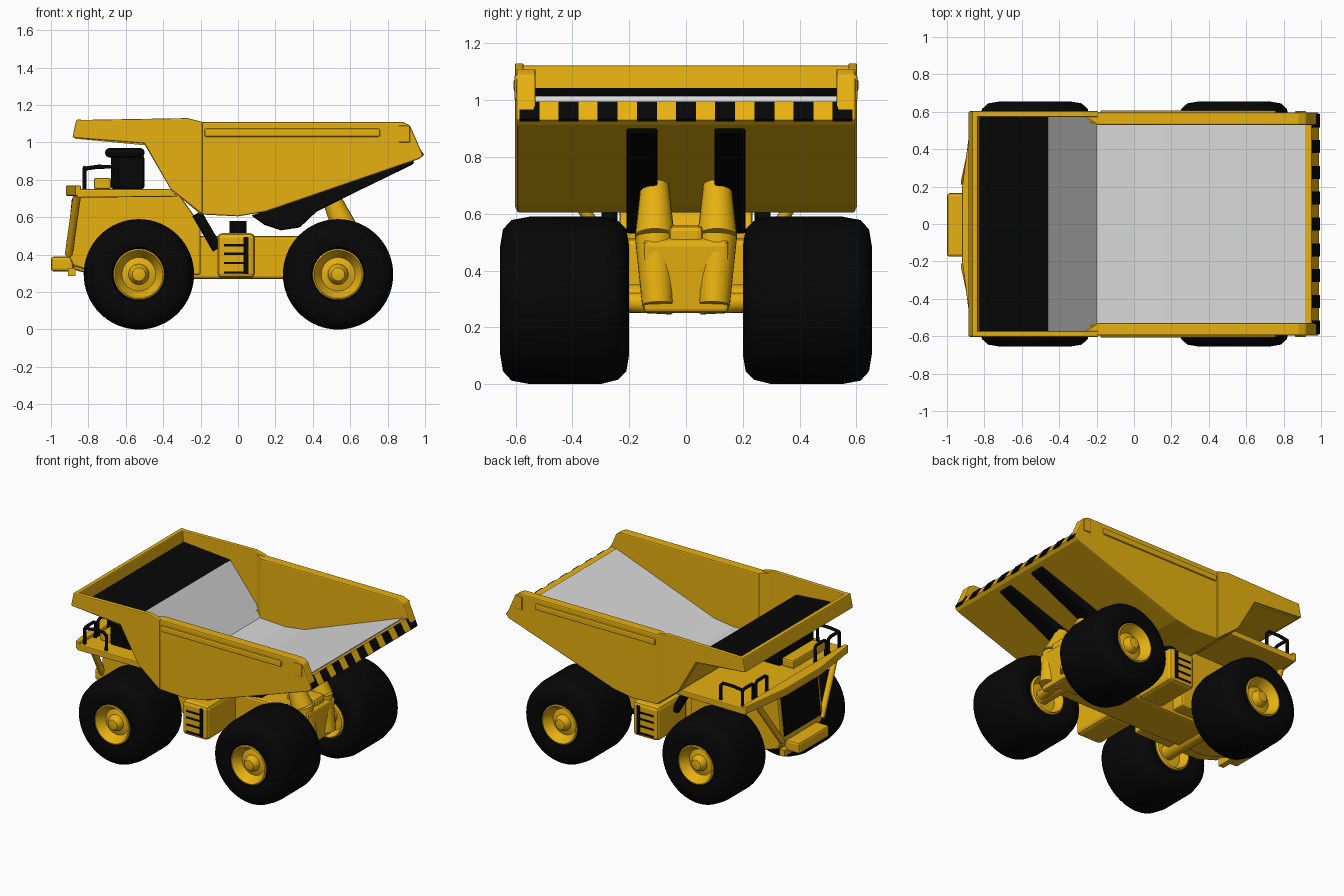
import bpy, bmesh, math
from mathutils import Vector

if "Cube" in bpy.data.objects:
    bpy.data.objects.remove(bpy.data.objects["Cube"])


def material(name, rgb):
    m = bpy.data.materials.new(name)
    m.diffuse_color = (*rgb, 1)
    m.use_nodes = True
    m.node_tree.nodes["Principled BSDF"].inputs["Base Color"].default_value = m.diffuse_color
    return m


YELLOW = material("yellow paint", (0.80, 0.44, 0.005))
BLACK = material("black rubber", (0.002, 0.002, 0.002))
GREY = material("bare steel", (0.70, 0.70, 0.70))


def finish(name, bm, mat, smooth=False, bevel=0):
    bmesh.ops.recalc_face_normals(bm, faces=bm.faces)
    me = bpy.data.meshes.new(name)
    bm.to_mesh(me)
    bm.free()
    ob = bpy.data.objects.new(name, me)
    bpy.context.collection.objects.link(ob)
    me.materials.append(mat)
    if bevel:
        b = ob.modifiers.new("bevel", 'BEVEL')
        b.width, b.segments, b.limit_method = bevel, 2, 'ANGLE'
    if smooth:
        bpy.ops.object.select_all(action='DESELECT')
        bpy.context.view_layer.objects.active = ob
        ob.select_set(True)
        bpy.ops.object.shade_smooth_by_angle(angle=math.radians(40))
    return ob


def loft(name, a, b, mat, bevel=0):
    """Solid between two matching outlines."""
    bm = bmesh.new()
    a = [bm.verts.new(p) for p in a]
    b = [bm.verts.new(p) for p in b]
    bm.faces.new(a)
    bm.faces.new(b)
    for i in range(len(a)):
        j = (i + 1) % len(a)
        bm.faces.new((a[i], a[j], b[j], b[i]))
    return finish(name, bm, mat, bevel=bevel)


def prism(name, pts, y0, y1, mat, bevel=0):
    """Side profile in x, z pulled along y."""
    return loft(name, [(x, y0, z) for x, z in pts], [(x, y1, z) for x, z in pts], mat, bevel)


def slab(name, pts, z0, z1, mat, bevel=0):
    """Plan outline in x, y pulled up z."""
    return loft(name, [(x, y, z0) for x, y in pts], [(x, y, z1) for x, y in pts], mat, bevel)


def box(name, x, y, z, mat, bevel=0):
    return prism(name, [(x[0], z[0]), (x[1], z[0]), (x[1], z[1]), (x[0], z[1])], y[0], y[1], mat, bevel)


def sheet(name, pts, y0, y1, mat, t=0.006):
    """Thin plate that follows a line in x, z."""
    return prism(name, pts + [(x, z + t) for x, z in reversed(pts)], y0, y1, mat)


def lathe(name, prof, cx, cz, side, mat, segs=64):
    """Turn (radius, y) points about a y axis."""
    bm = bmesh.new()
    rings = []
    for r, y in prof:
        if r == 0:
            rings.append([bm.verts.new((cx, y * side, cz))] * segs)
            continue
        ang = [2 * math.pi * i / segs for i in range(segs)]
        rings.append([bm.verts.new((cx + r * math.cos(a), y * side, cz + r * math.sin(a))) for a in ang])
    for p, q in zip(rings, rings[1:]):
        for i in range(segs):
            j = (i + 1) % segs
            vs = list(dict.fromkeys((p[i], p[j], q[j], q[i])))
            bm.faces.new(vs)
    return finish(name, bm, mat, smooth=True)


def rod(name, p, q, r, mat, r2=None, segs=20):
    bm = bmesh.new()
    p, q = Vector(p), Vector(q)
    d = q - p
    bmesh.ops.create_cone(bm, cap_ends=True, segments=segs, radius1=r, radius2=r if r2 is None else r2, depth=d.length)
    rot = d.to_track_quat('Z', 'Y').to_matrix()
    for v in bm.verts:
        v.co = rot @ v.co + (p + q) / 2
    return finish(name, bm, mat, smooth=True)


def tube(name, pts, r, mat):
    cu = bpy.data.curves.new(name, 'CURVE')
    cu.dimensions, cu.bevel_depth, cu.bevel_resolution = '3D', r, 2
    sp = cu.splines.new('POLY')
    sp.points.add(len(pts) - 1)
    for s, p in zip(sp.points, pts):
        s.co = (*p, 1)
    ob = bpy.data.objects.new(name, cu)
    bpy.context.collection.objects.link(ob)
    cu.materials.append(mat)


def span(s, a, b):
    return tuple(sorted((s * a, s * b)))


# Wheels: tyre, dished rim and hub
for label, cx, i in (("front", -0.53, 0.23), ("rear", 0.535, 0.20)):
    for s in (-1, 1):
        lathe(label + "_tyre", [(0.13, i + .03), (0.19, i), (0.25, i + .01), (0.28, i + .04), (0.295, i + .1),
              (0.295, 0.55), (0.283, 0.615), (0.25, 0.645), (0.19, 0.655), (0.145, 0.65), (0.13, 0.63)],
              cx, 0.295, s, BLACK)
        lathe(label + "_rim", [(0, i + .07), (0.10, i + .07), (0.125, i + .01), (0.136, i + .02), (0.136, 0.648),
              (0.128, 0.652), (0.09, 0.59), (0.055, 0.60), (0.05, 0.625), (0.035, 0.645), (0, 0.652)],
              cx, 0.295, s, YELLOW)
    rod(label + "_axle", (cx, -0.32, 0.3), (cx, 0.32, 0.3), 0.05, YELLOW)

# Dump body side walls, wider canopy sides, ribs
under = [(0.97, 0.912), (0.15, 0.63), (0, 0.605), (-0.2, 0.615), (-0.36, 0.75)]
for s in (-1, 1):
    prism("body_side", [(-0.20, 1.11), (0.88, 1.11), (0.92, 1.09), (0.99, 0.93)] + under[:4],
          *span(s, 0.53, 0.597), YELLOW, 0.008)
    # Inner step where the canopy narrows to the body
    slab("side_step", [(-0.26, s * 0.575), (-0.26, s * 0.597), (-0.19, s * 0.597), (-0.19, s * 0.53)],
         0.69, 1.108, YELLOW)
    prism("canopy_side", [(-0.88, 1.025), (-0.86, 1.12), (-0.27, 1.13), (-0.19, 1.11), (-0.19, 0.615),
                          (-0.36, 0.75), (-0.5, 0.995)], *span(s, 0.572, 0.603), YELLOW, 0.006)
    box("body_rib", (-0.18, 0.76), span(s, 0.58, 0.608), (1.03, 1.075), YELLOW, 0.01)
    box("tail_post", (0.86, 0.92), span(s, 0.585, 0.604), (1.0, 1.09), YELLOW, 0.006)

# Floor with sloped front wall, canopy and headboard
prism("body_floor", [(-0.46, 1.005), (-0.2, 0.685), (0, 0.675), (0.15, 0.695), (0.95, 0.995), (0.99, 0.93)]
      + under + [(-0.5, 0.99)], -0.575, 0.575, YELLOW)
sheet("steel_liner", [(-0.46, 1.009), (-0.2, 0.685), (0, 0.675), (0.15, 0.695), (0.915, 0.982)], -0.535, 0.535, GREY)
sheet("liner_front", [(-0.46, 1.009), (-0.235, 0.729)], -0.573, 0.573, GREY, 0.003)
prism("canopy", [(-0.87, 1.02), (-0.87, 1.04), (-0.46, 1.005), (-0.5, 0.985)], -0.59, 0.59, YELLOW)
sheet("canopy_panel", [(-0.825, 1.036), (-0.46, 1.006)], -0.573, 0.573, BLACK, 0.008)
prism("headboard", [(-0.885, 1.025), (-0.865, 1.122), (-0.835, 1.122), (-0.825, 1.03)], -0.603, 0.603, YELLOW, 0.006)

# Warning stripes on the tail edge
for k in range(-4, 5):
    y = k * 0.138
    prism("tail_stripe", [(0.95, 0.993), (0.956, 0.996), (0.994, 0.934), (0.986, 0.926)], y - 0.035, y + 0.035, BLACK)

# Black beams under the body, pivots and hoist cylinders
for s in (-1, 1):
    prism("under_beam", [(0.07, 0.61), (0.14, 0.56), (0.23, 0.53), (0.33, 0.545), (0.42, 0.63), (0.6, 0.72),
                         (0.94, 0.885), (0.94, 0.905), (0.15, 0.635)], *span(s, 0.1, 0.21), BLACK, 0.012)
    rod("hoist_lower", (0.63, s * 0.1, 0.28), (0.58, s * 0.11, 0.52), 0.055, YELLOW, 0.07)
    rod("hoist_upper", (0.58, s * 0.11, 0.52), (0.50, s * 0.11, 0.70), 0.07, YELLOW, 0.05)
    rod("rear_arm", (0.60, s * 0.05, 0.28), (0.56, s * 0.24, 0.29), 0.035, YELLOW)

# Chassis
prism("chassis", [(-0.88, 0.32), (-0.7, 0.27), (0.5, 0.27), (0.64, 0.25), (0.66, 0.5), (0.55, 0.55), (0.4, 0.5),
                  (-0.3, 0.5), (-0.88, 0.5)], -0.15, 0.15, YELLOW, 0.015)
box("rear_housing", (0.42, 0.64), (-0.06, 0.06), (0.25, 0.56), YELLOW, 0.02)

# Nose, grille, bumper and front deck
prism("nose", [(-0.91, 0.40), (-0.875, 0.73), (-0.32, 0.73), (-0.2, 0.56), (-0.2, 0.29), (-0.72, 0.29), (-0.88, 0.34)],
      -0.235, 0.235, YELLOW, 0.012)
prism("grille", [(-0.915, 0.43), (-0.905, 0.43), (-0.878, 0.70), (-0.888, 0.70)], -0.2, 0.2, BLACK)
box("bumper", (-1.0, -0.88), (-0.175, 0.165), (0.31, 0.39), YELLOW, 0.015)
box("bumper_foot", (-0.91, -0.87), (-0.2, 0.2), (0.285, 0.33), YELLOW)
prism("rear_deck", [(-0.86, 0.75), (-0.36, 0.75), (-0.32, 0.71), (-0.86, 0.705)], -0.57, 0.57, YELLOW, 0.006)
slab("front_deck", [(-0.84, -0.57), (-0.87, -0.57), (-0.92, -0.19), (-0.92, 0.19), (-0.87, 0.57), (-0.84, 0.57)],
     0.715, 0.77, YELLOW, 0.006)
for s in (-1, 1):
    tube("front_brace", [(-0.86, s * 0.43, 0.72), (-0.905, s * 0.22, 0.40)], 0.022, YELLOW)
    # Handrails at the deck corners
    for y in (0.54, 0.39):
        tube("front_rail", [(-0.82, s * y, 0.75), (-0.82, s * y, 0.855), (-0.82, s * (y - .02), 0.865),
                            (-0.82, s * (y - .10), 0.865), (-0.82, s * (y - .12), 0.855),
                            (-0.82, s * (y - .12), 0.75)], 0.011, BLACK)
    tube("side_rail", [(-0.82, s * 0.54, 0.86), (-0.75, s * 0.54, 0.87), (-0.67, s * 0.54, 0.87),
                       (-0.65, s * 0.54, 0.85), (-0.65, s * 0.54, 0.75)], 0.011, BLACK)
    # Side tanks with black vents, a cap and a strut
    box("side_tank", (-0.11, 0.09), span(s, 0.14, 0.47), (0.275, 0.515), YELLOW, 0.025)
    for z in (0.305, 0.355, 0.405, 0.45):
        box("tank_vent", (-0.075, 0.03), span(s, 0.467, 0.474), (z - 0.006, z + 0.006), BLACK)
    box("tank_vent_edge", (0.03, 0.055), span(s, 0.467, 0.474), (0.297, 0.495), BLACK)
    rod("tank_cap", (0.0, s * 0.34, 0.50), (0.0, s * 0.34, 0.58), 0.045, BLACK)
    rod("strut", (-0.22, s * 0.27, 0.62), (-0.11, s * 0.27, 0.43), 0.028, BLACK)

# Cab under the canopy
box("cab", (-0.68, -0.5), (-0.46, -0.08), (0.75, 0.93), BLACK, 0.015)
box("cab_roof", (-0.71, -0.5), (-0.48, -0.06), (0.92, 0.97), BLACK, 0.02)
box("cab_step", (-0.77, -0.68), (-0.44, -0.1), (0.75, 0.81), YELLOW, 0.01)
